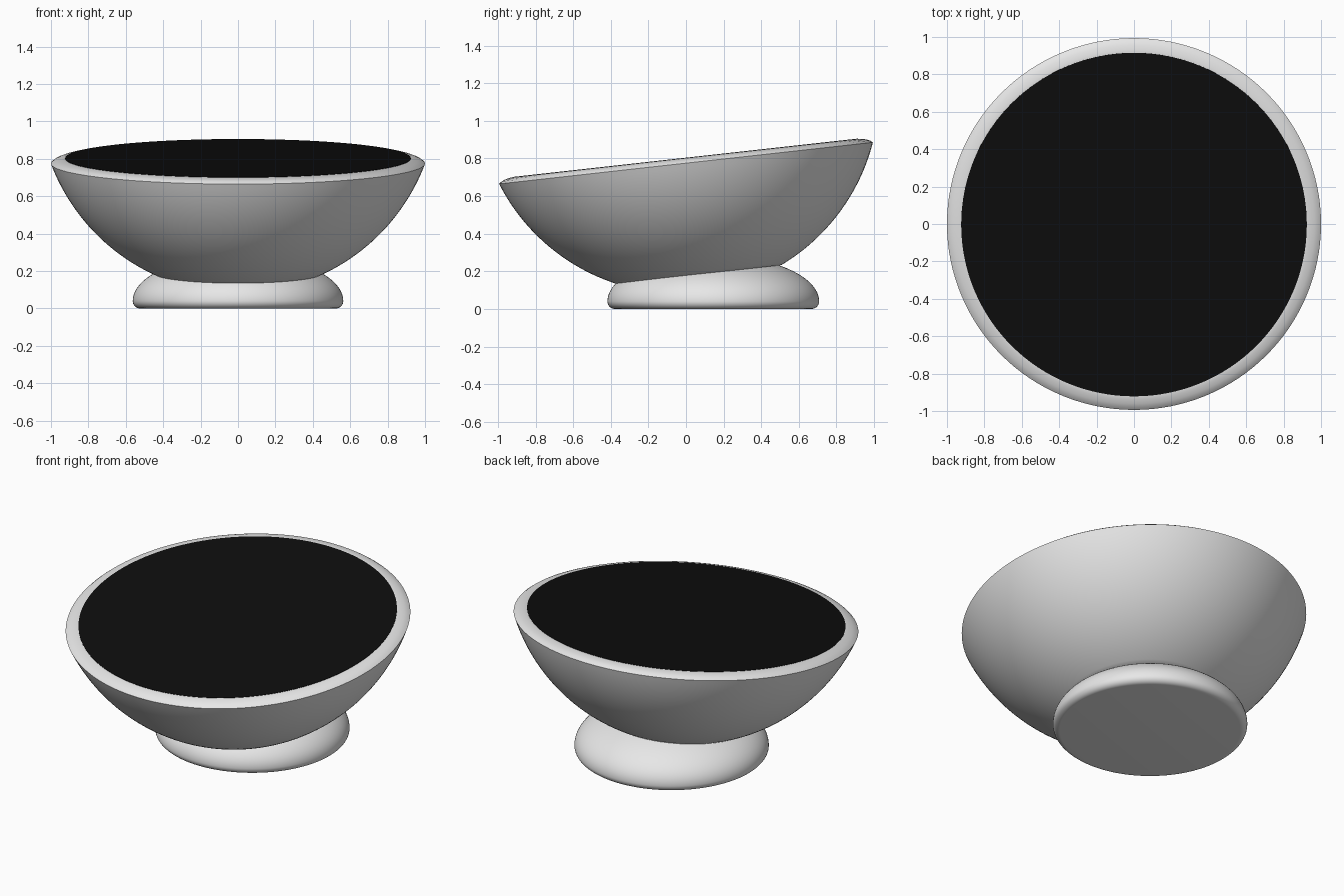
import bpy
import math
from mathutils import Matrix, Vector

cube = bpy.data.objects.get("Cube")
if cube:
    bpy.data.objects.remove(cube, do_unlink=True)

SIDES = 128


def make_material(name, colour, roughness):
    mat = bpy.data.materials.new(name)
    mat.use_nodes = True
    mat.diffuse_color = (*colour, 1)
    bsdf = next(n for n in mat.node_tree.nodes if n.type == "BSDF_PRINCIPLED")
    bsdf.inputs["Base Color"].default_value = (*colour, 1)
    bsdf.inputs["Roughness"].default_value = roughness
    return mat


def lathe(name, profile, mat, matrix):
    """Spin a (radius, height) profile listed bottom to top; cap both ends."""
    verts, faces = [], []
    for r, h in profile:
        for i in range(SIDES):
            a = math.tau * i / SIDES
            verts.append(matrix @ Vector((r * math.cos(a), r * math.sin(a), h)))
    for k in range(len(profile) - 1):
        for i in range(SIDES):
            j = (i + 1) % SIDES
            a, b = k * SIDES, (k + 1) * SIDES
            faces.append((a + i, a + j, b + j, b + i))
    top = (len(profile) - 1) * SIDES
    faces.append(tuple(reversed(range(SIDES))))
    faces.append(tuple(range(top, top + SIDES)))
    mesh = bpy.data.meshes.new(name)
    mesh.from_pydata(verts, [], faces)
    mesh.materials.append(mat)
    obj = bpy.data.objects.new(name, mesh)
    bpy.context.collection.objects.link(obj)
    bpy.ops.object.select_all(action="DESELECT")
    obj.select_set(True)
    bpy.context.view_layer.objects.active = obj
    bpy.ops.object.shade_smooth_by_angle(angle=math.radians(35))
    return obj


def arc(cx, cz, rx, rz, start, end, steps):
    """Points on an ellipse arc, angles in degrees from horizontal."""
    angles = [math.radians(start + (end - start) * i / steps) for i in range(steps + 1)]
    return [(cx + rx * math.cos(a), cz + rz * math.sin(a)) for a in angles]


white = make_material("white plastic", (0.8, 0.8, 0.8), 0.4)
black = make_material("black glass", (0.004, 0.004, 0.004), 0.3)

# Head leans forward about the rim centre
tilt = Matrix.Translation((0, 0, 0.775)) @ Matrix.Rotation(math.radians(6.34), 4, "X")

# Bowl: spherical shell section with a softly rounded rim
bowl = arc(0, 0.378, 1.069, 1.069, -65.5, -20.7, 28)
rim = [(0.985, 0.012), (0.965, 0.02), (0.94, 0.026), (0.928, 0.027)]
lathe("bowl", bowl + rim, white, tilt)

# Screen: thin dark disc set on the rim
lathe("screen", [(0.924, 0.024), (0.924, 0.029)], black, tilt)

# Foot: flattened dome with a rounded bottom edge, set towards the back
foot = arc(0.523, 0.04, 0.04, 0.04, -90, 0, 8) + arc(0, 0.04, 0.563, 0.245, 0, 75, 20)[1:]
lathe("foot", foot, white, Matrix.Translation((0, 0.145, 0)))
